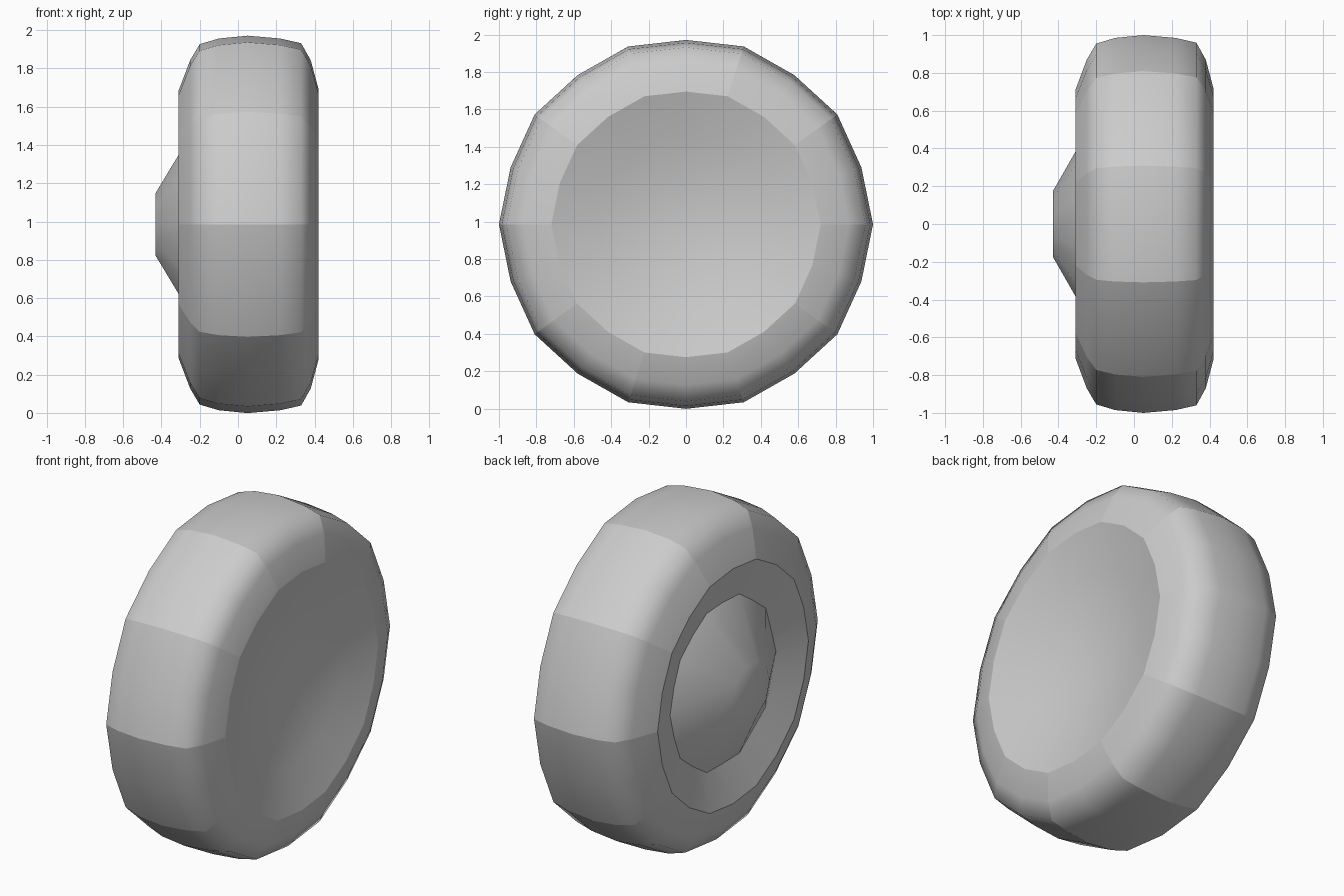
import bpy, bmesh
from math import cos, sin, pi

if "Cube" in bpy.data.objects:
    bpy.data.objects.remove(bpy.data.objects["Cube"])

CZ = 0.985  # axle height


def lathe(name, profile, sides, flat=1.0, split=0, cap=False, inward=False):
    """Spin an (x, radius) profile round the x axis.
    flat: radius factor for odd columns; split: sharp crease every n columns."""
    bm = bmesh.new()
    rings = []
    for x, r in profile:
        if r == 0:
            rings.append([bm.verts.new((x, 0, CZ))] * sides)
            continue
        ring = []
        for i in range(sides):
            a = 2 * pi * i / sides
            k = r * (flat if i % 2 else 1.0)
            ring.append(bm.verts.new((x, k * cos(a), CZ + k * sin(a))))
        rings.append(ring)
    for a, b in zip(rings, rings[1:]):
        for i in range(sides):
            j = (i + 1) % sides
            loop = [a[i], a[j], b[j], b[i]]
            bm.faces.new(list(dict.fromkeys(loop)))
        if split:
            for i in range(0, sides, split):
                bm.edges.get((a[i], b[i])).smooth = False
    if cap:
        bm.faces.new(rings[-1])
    # orient faces: profiles given left to right point outward
    if inward:
        bmesh.ops.reverse_faces(bm, faces=bm.faces[:])
    for f in bm.faces:
        f.smooth = True
    me = bpy.data.meshes.new(name)
    bm.to_mesh(me)
    bm.free()
    ob = bpy.data.objects.new(name, me)
    bpy.context.collection.objects.link(ob)
    return ob


# Rounded tyre, creased every second segment
tyre = [(-0.31, 0.71), (-0.25, 0.87), (-0.20, 0.955), (-0.10, 0.985), (0.05, 1.0),
        (0.22, 0.985), (0.33, 0.96), (0.38, 0.87), (0.42, 0.72)]
lathe("tyre", tyre, 20, flat=0.986, split=2, inward=False)

# Shallow concave dish on the right side
lathe("right_dish", [(0.42, 0.72), (0.345, 0.48), (0.295, 0.24), (0.28, 0)],
      20, flat=0.986)

# Sunken ring on the left side
lathe("left_dish", [(-0.31, 0.71), (-0.235, 0.47)], 20, flat=0.986, inward=True)

# Ten-sided tapered hub sitting in the left dish
lathe("hub", [(-0.24, 0.505), (-0.43, 0.173)], 10, cap=True, inward=True)

# Make the outward direction of every surface consistent
for ob, side in (("tyre", 0), ("right_dish", 1), ("left_dish", -1), ("hub", -1)):
    me = bpy.data.objects[ob].data
    p = me.polygons[0]
    n, c = p.normal, p.center
    good = n.x * side > 0 if side else n.y * c.y + n.z * (c.z - CZ) > 0
    if not good:
        me.flip_normals()
